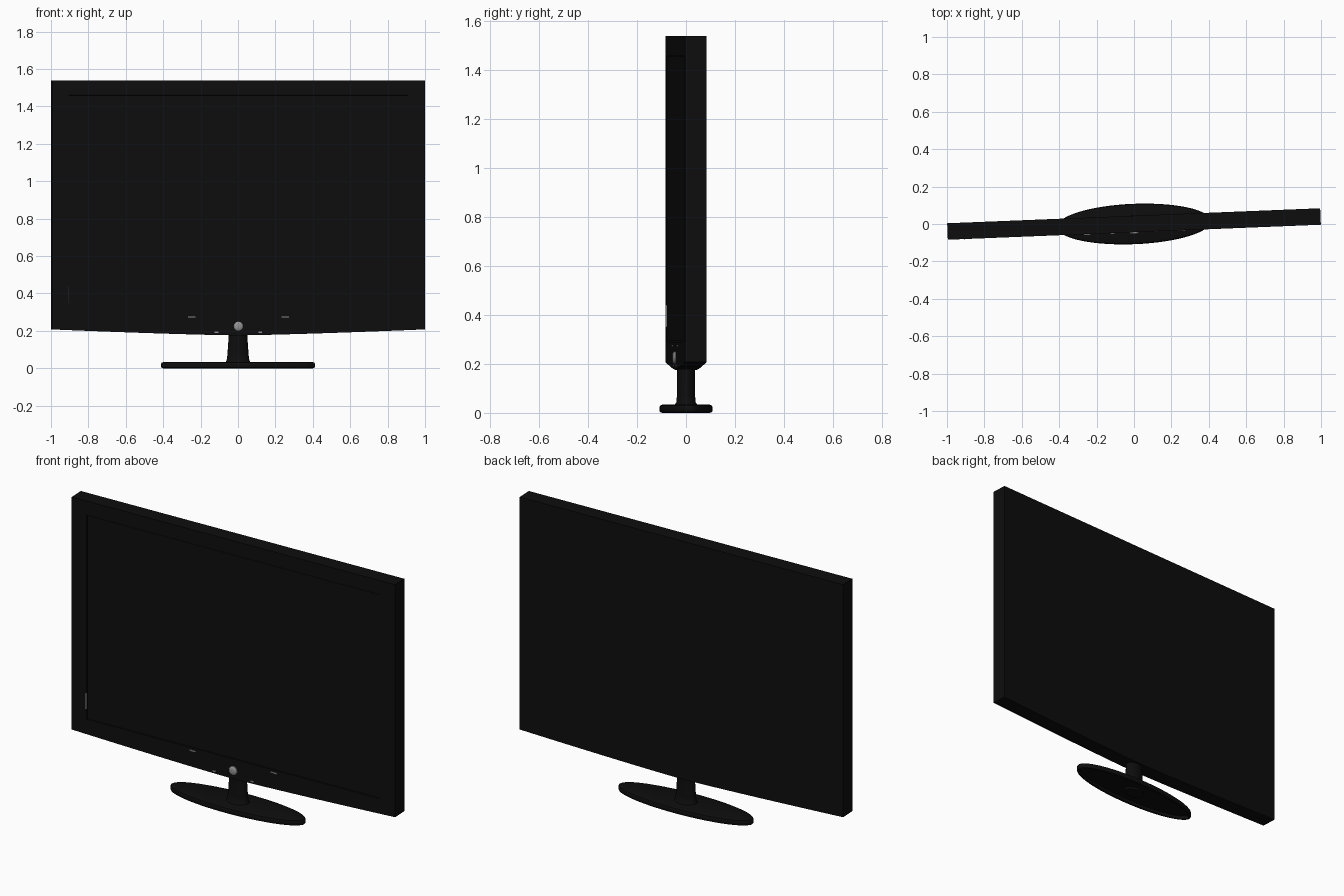
import bpy, bmesh, math
from mathutils import Matrix

if "Cube" in bpy.data.objects:
    bpy.data.objects.remove(bpy.data.objects["Cube"])

TURN = Matrix.Rotation(math.radians(2.3), 4, 'Z')  # whole set is swivelled slightly
HALF_DEPTH = 0.044


def material(name, v):
    m = bpy.data.materials.new(name)
    m.diffuse_color = (v, v, v, 1)
    m.use_nodes = True
    m.node_tree.nodes["Principled BSDF"].inputs["Base Color"].default_value = m.diffuse_color
    return m


BLACK = material("black_plastic", 0.004)
GREY = material("silver_grey", 0.3)


def finish(bm, name, mat, smooth=False):
    bmesh.ops.recalc_face_normals(bm, faces=bm.faces)
    bm.transform(TURN)
    me = bpy.data.meshes.new(name)
    bm.to_mesh(me)
    bm.free()
    me.materials.append(mat)
    ob = bpy.data.objects.new(name, me)
    bpy.context.collection.objects.link(ob)
    if smooth:
        bpy.ops.object.select_all(action='DESELECT')
        ob.select_set(True)
        bpy.context.view_layer.objects.active = ob
        bpy.ops.object.shade_smooth_by_angle(angle=math.radians(35))
    return ob


def loft(name, loops, mat, smooth=False):
    """Skin a list of closed point loops and cap both ends."""
    bm = bmesh.new()
    rings = [[bm.verts.new(p) for p in lp] for lp in loops]
    n = len(rings[0])
    for a, b in zip(rings, rings[1:]):
        for i in range(n):
            j = (i + 1) % n
            bm.faces.new((a[i], a[j], b[j], b[i]))
    bm.faces.new(rings[0])
    bm.faces.new(rings[-1])
    return finish(bm, name, mat, smooth)


def ellipse(rx, ry, z, n=64):
    return [(rx * math.cos(2 * math.pi * i / n), ry * math.sin(2 * math.pi * i / n), z)
            for i in range(n)]


def disc(rx, y, n=24, zc=0.225):
    return [(rx * math.cos(2 * math.pi * i / n), y, zc + rx * math.sin(2 * math.pi * i / n))
            for i in range(n)]


def plate(name, x, z, w, h, mat, y=-HALF_DEPTH - 0.001, d=0.006):
    bm = bmesh.new()
    bmesh.ops.create_cube(bm, size=1)
    bm.transform(Matrix.Translation((x, y, z)) @ Matrix.Diagonal((w, d, h, 1)))
    return finish(bm, name, mat)


# Screen housing: bowed bottom edge, shallow recess for the display
def frame(half_w, top, bottom, bow, y, n=24):
    ts = [2 * i / n - 1 for i in range(n + 1)]
    low = [(half_w * t, y, bottom + bow * abs(t) ** 1.3) for t in ts]
    high = [(half_w * t, y, top) for t in reversed(ts)]
    return low + high


loft("screen_housing", [
    frame(0.998, 1.54, 0.176, 0.032, HALF_DEPTH),
    frame(0.998, 1.54, 0.176, 0.032, -HALF_DEPTH),
    frame(0.906, 1.46, 0.29, 0, -HALF_DEPTH),
    frame(0.905, 1.459, 0.291, 0, -HALF_DEPTH + 0.006)], BLACK)
plate("display_glass", 0, 0.875, 1.806, 1.164, BLACK, y=-HALF_DEPTH + 0.005, d=0.004)

# Oval foot with rounded rim and hollow underside
A, B = 0.412, 0.108
loft("oval_base", [ellipse(A - i, B - i, z) for i, z in (
    (0.02, 0.018), (0.016, 0.002), (0.012, 0.0), (0.003, 0.003), (0.0, 0.01),
    (0.0, 0.022), (0.004, 0.03), (0.014, 0.034))], BLACK, True)

# Neck, flared where it meets the foot, with a hub below
loft("neck", [ellipse(rx, ry, z, 40) for rx, ry, z in (
    (0.066, 0.048, 0.032), (0.061, 0.040, 0.042), (0.057, 0.037, 0.07),
    (0.052, 0.036, 0.14), (0.050, 0.036, 0.2))], BLACK, True)
loft("base_hub", [ellipse(0.06, 0.04, z, 40) for z in (0.006, 0.025)], BLACK, True)

# Round power button below the display
loft("power_button", [disc(r, -HALF_DEPTH - d) for r, d in (
    (0.025, -0.004), (0.025, 0.006), (0.020, 0.010), (0.010, 0.012))], GREY, True)

# Small silver trim marks
for s in (-1, 1):
    plate("trim_mark", s * 0.25, 0.275, 0.04, 0.006, GREY)
    plate("small_trim_mark", s * 0.117, 0.192, 0.02, 0.007, GREY)
plate("side_trim_mark", -0.907, 0.395, 0.004, 0.09, GREY)
